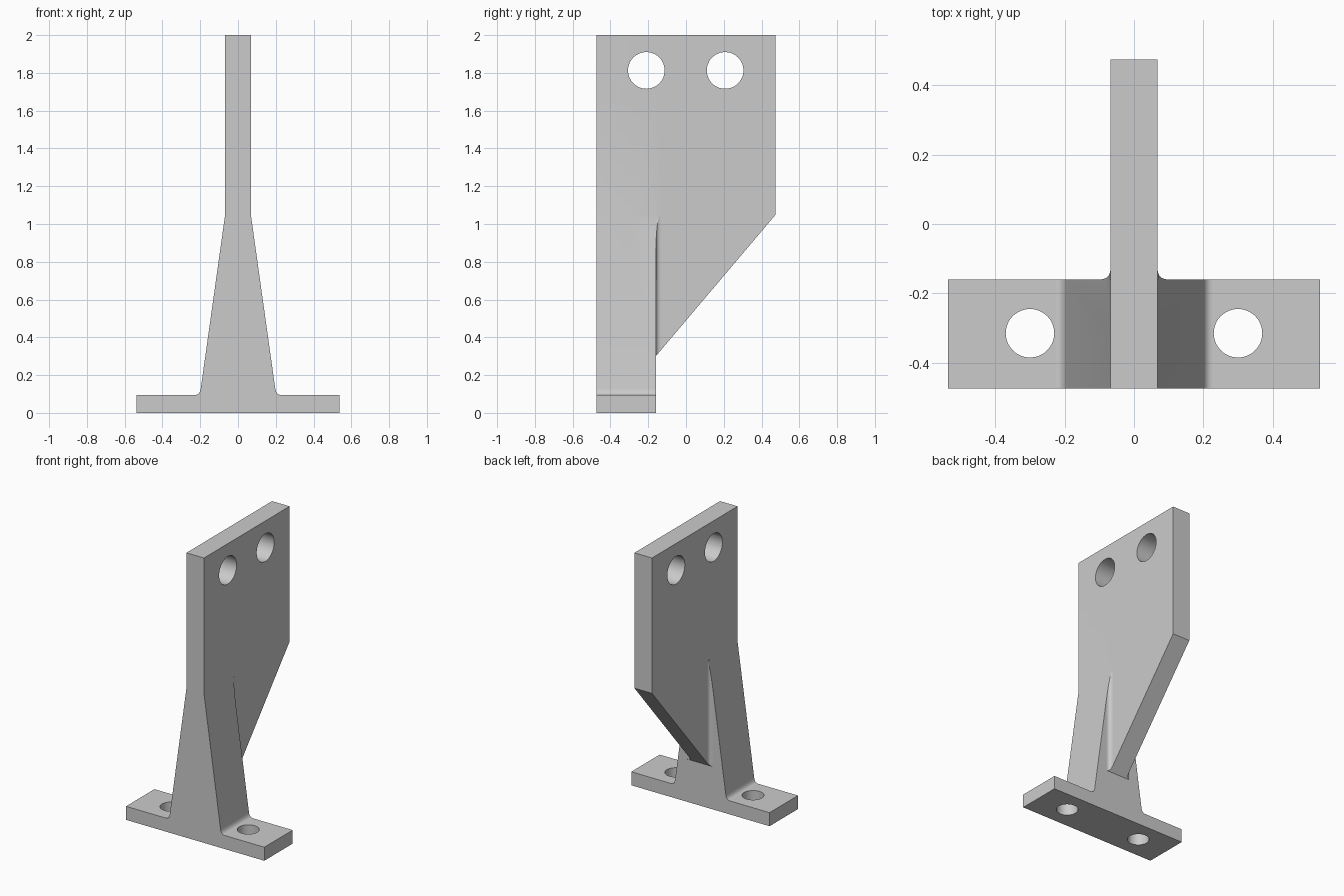
import bpy, bmesh, math
from mathutils import Vector

cube = bpy.data.objects.get("Cube")
if cube:
    bpy.data.objects.remove(cube, do_unlink=True)

grey = bpy.data.materials.new("plain_grey")
grey.use_nodes = True
grey.diffuse_color = (0.6, 0.6, 0.6, 1)
grey.node_tree.nodes["Principled BSDF"].inputs["Base Color"].default_value = (0.6, 0.6, 0.6, 1)

HALF_T = 0.068            # half thickness of the upright plate
FRONT, BACK = -0.475, 0.475
FOOT_BACK = -0.16
SHOULDER, TOP = 1.05, 2.0
FOOT_TOP = 0.095


def prism(name, points, axis, start, end):
    """Extrude a closed 2D outline along one axis, from start to end."""
    bm = bmesh.new()
    verts = []
    for p in points:
        co = list(p)
        co.insert(axis, start)
        verts.append(bm.verts.new(co))
    face = bm.faces.new(verts)
    grown = bmesh.ops.extrude_face_region(bm, geom=[face])["geom"]
    shift = Vector((0, 0, 0))
    shift[axis] = end - start
    bmesh.ops.translate(bm, vec=shift, verts=[g for g in grown if isinstance(g, bmesh.types.BMVert)])
    bmesh.ops.recalc_face_normals(bm, faces=bm.faces)
    mesh = bpy.data.meshes.new(name)
    bm.to_mesh(mesh)
    bm.free()
    mesh.materials.append(grey)
    obj = bpy.data.objects.new(name, mesh)
    bpy.context.collection.objects.link(obj)
    return obj


def circle(cx, cy, r, n=48):
    return [(cx + r * math.cos(2 * math.pi * i / n), cy + r * math.sin(2 * math.pi * i / n)) for i in range(n)]


def curve(a, b, c, n=8):
    """Rounded corner from a to c, bending towards b."""
    a, b, c = Vector(a), Vector(b), Vector(c)
    return [tuple(a * (1 - t) ** 2 + b * 2 * t * (1 - t) + c * t * t) for t in (i / n for i in range(n + 1))]


def combine(target, tool, operation):
    mod = target.modifiers.new("combine", "BOOLEAN")
    mod.operation, mod.solver, mod.object = operation, "EXACT", tool
    bpy.context.view_layer.objects.active = target
    bpy.ops.object.modifier_apply(modifier=mod.name)
    bpy.data.objects.remove(tool, do_unlink=True)


# Foot and tapered stem, symmetric outline seen from the front
half = [(0.537, 0), (0.537, FOOT_TOP)]
half += curve((0.228, FOOT_TOP), (0.202, FOOT_TOP), (0.197, 0.13))
half += [(HALF_T, SHOULDER), (HALF_T, TOP)]
stem = half + [(-x, z) for x, z in reversed(half)]
bracket = prism("mounting_bracket", stem, 1, FRONT, FOOT_BACK)

# Upright plate with a sloping lower edge
plate = [(-0.3, TOP), (BACK, TOP), (BACK, SHOULDER), (FOOT_BACK, 0.30), (-0.3, 0.30)]
combine(bracket, prism("upright_plate", plate, 0, -HALF_T, HALF_T), "UNION")

# Rounded webs where the plate leaves the stem, trimmed to both outlines
R = 0.032
for side in (1, -1):
    x0 = side * HALF_T
    web = [(0, -0.2)] + [(0, FOOT_BACK + R)]
    web += curve((x0, FOOT_BACK + R), (x0, FOOT_BACK), (x0 + side * R, FOOT_BACK))
    web += [(x0 + side * R, -0.2)]
    fillet = prism("corner_fillet", web, 2, 0.2, SHOULDER - 0.01)
    combine(fillet, prism("stem_trim", stem, 1, -1, 1), "INTERSECT")
    combine(fillet, prism("plate_trim", plate, 0, -0.5, 0.5), "INTERSECT")
    combine(bracket, fillet, "UNION")

# Bolt holes through the plate and the foot
for y in (-0.21, 0.207):
    combine(bracket, prism("plate_hole", circle(y, 1.813, 0.097), 0, -1, 1), "DIFFERENCE")
for x in (-0.3, 0.3):
    combine(bracket, prism("foot_hole", circle(x, -0.315, 0.07), 2, -0.2, 0.2), "DIFFERENCE")

# Smooth the rounded surfaces and keep flat faces even
bpy.ops.object.select_all(action="DESELECT")
bracket.select_set(True)
bpy.context.view_layer.objects.active = bracket
bpy.ops.object.shade_smooth_by_angle(angle=math.radians(25))
even = bracket.modifiers.new("even_normals", "WEIGHTED_NORMAL")
even.keep_sharp = True
